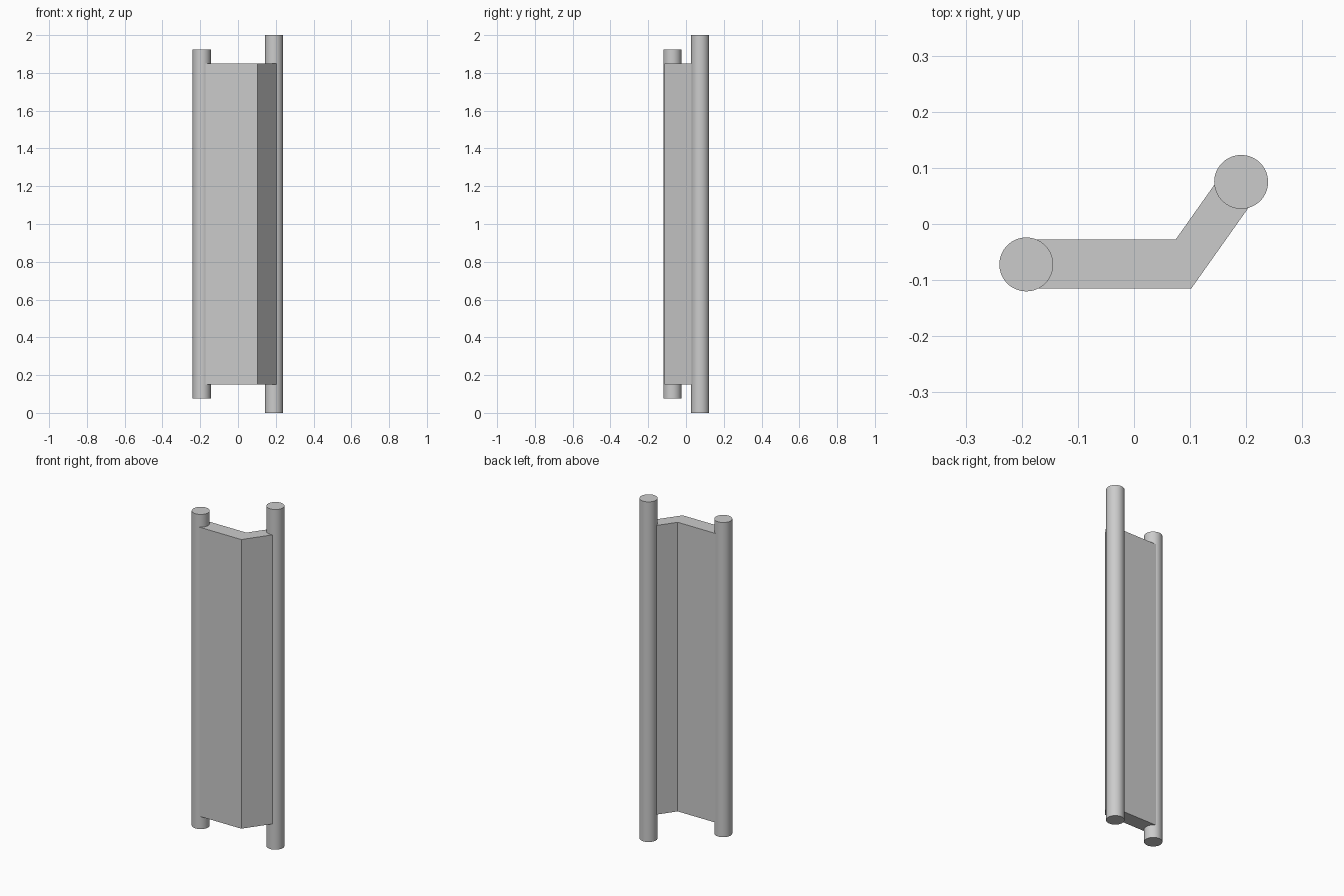
import bpy, bmesh
from math import radians
from mathutils import Vector

if "Cube" in bpy.data.objects:
    bpy.data.objects.remove(bpy.data.objects["Cube"])

grey = bpy.data.materials.new("plain grey")
grey.use_nodes = True
colour = (0.6, 0.6, 0.6, 1)
grey.diffuse_color = colour
grey.node_tree.nodes["Principled BSDF"].inputs["Base Color"].default_value = colour


def post(name, x, y, bottom, top):
    """Round upright bar."""
    bpy.ops.mesh.primitive_cylinder_add(vertices=64, radius=0.048, depth=top - bottom,
                                        location=(x, y, (bottom + top) / 2))
    obj = bpy.context.object
    obj.name = name
    obj.data.materials.append(grey)
    bpy.ops.object.shade_smooth_by_angle(angle=radians(30))


def extrusion(name, outline, bottom, top):
    """Plan outline pulled straight up."""
    bm = bmesh.new()
    face = bm.faces.new([bm.verts.new((x, y, bottom)) for x, y in outline])
    grown = bmesh.ops.extrude_face_region(bm, geom=[face], use_keep_orig=True)
    moved = [v for v in grown["geom"] if isinstance(v, bmesh.types.BMVert)]
    bmesh.ops.translate(bm, verts=moved, vec=Vector((0, 0, top - bottom)))
    bmesh.ops.recalc_face_normals(bm, faces=bm.faces)
    mesh = bpy.data.meshes.new(name)
    bm.to_mesh(mesh)
    bm.free()
    mesh.materials.append(grey)
    bpy.context.collection.objects.link(bpy.data.objects.new(name, mesh))


# Short and long posts
post("short_post", -0.192, -0.072, 0.075, 1.925)
post("long_post", 0.191, 0.075, 0, 2)

# Bent panel running between the post centres
extrusion("bent_panel",
          [(-0.192, -0.115), (0.102, -0.115), (0.221, 0.053),
           (0.161, 0.095), (0.074, -0.028), (-0.192, -0.028)],
          0.15, 1.85)
